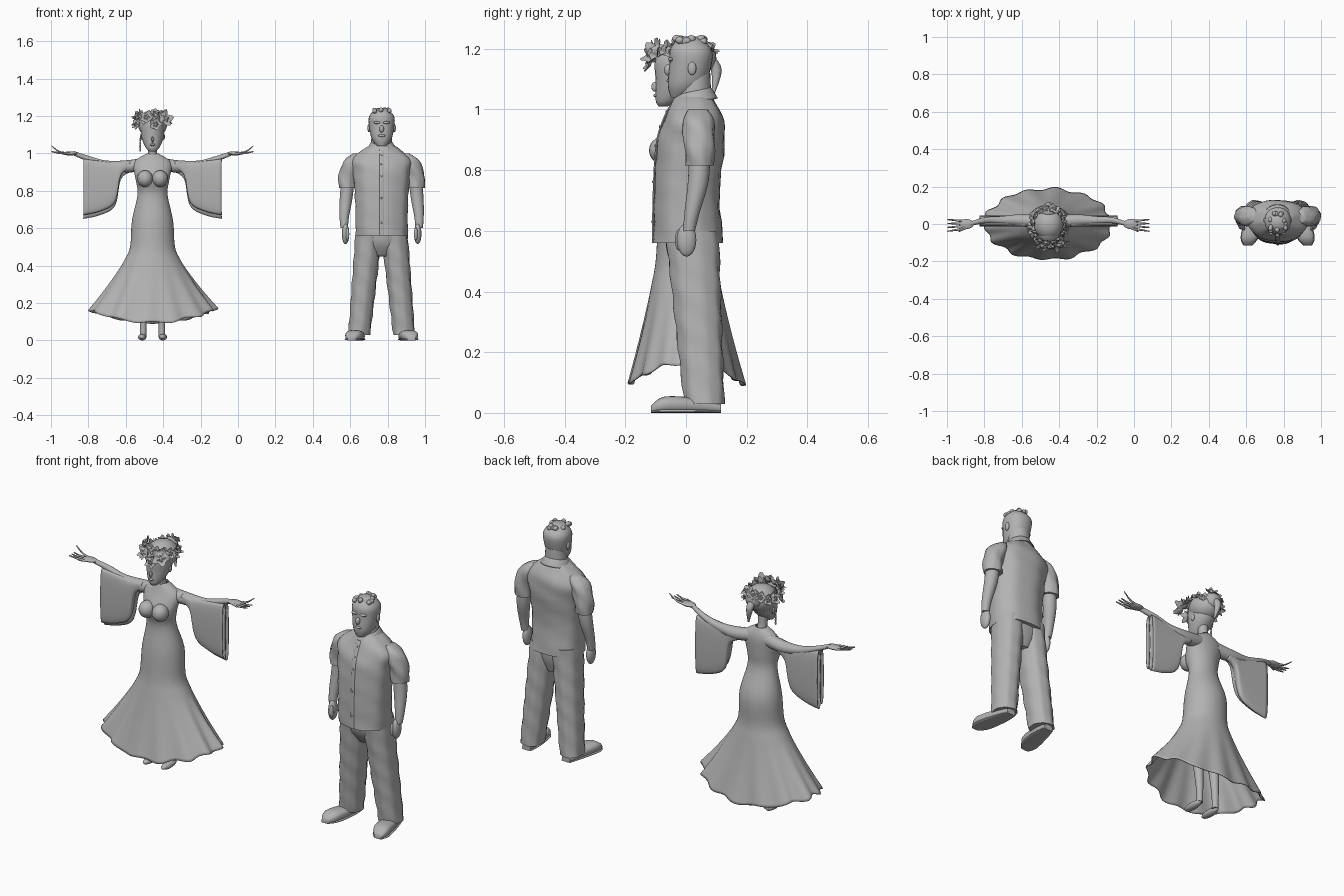
import bpy, bmesh, random
from math import sin, cos, pi, copysign
from mathutils import Vector

random.seed(4)
if "Cube" in bpy.data.objects:
    bpy.data.objects.remove(bpy.data.objects["Cube"])

SHADE = 0.45
colour = (SHADE, SHADE, SHADE, 1)
grey = bpy.data.materials.new("stone_grey")
grey.use_nodes = True
grey.diffuse_color = colour
grey.node_tree.nodes["Principled BSDF"].inputs["Base Color"].default_value = colour

WOMAN = -0.457
MAN = 0.768
SIDES = {"right": -1, "left": 1}


def finish(name, bm, thick=0):
    mesh = bpy.data.meshes.new(name)
    bm.to_mesh(mesh)
    bm.free()
    mesh.materials.append(grey)
    mesh.polygons.foreach_set("use_smooth", [True] * len(mesh.polygons))
    mesh.set_sharp_from_angle(angle=1)
    part = bpy.data.objects.new(name, mesh)
    bpy.context.collection.objects.link(part)
    if thick:
        part.modifiers.new("thickness", "SOLIDIFY").thickness = thick
    return part


def smooth(keys, steps=4):
    """Run a smooth curve through the key rings."""
    rings = []
    last = len(keys) - 1
    for i in range(last):
        span = (keys[max(i - 1, 0)], keys[i], keys[i + 1], keys[min(i + 2, last)])
        for step in range(steps):
            t = step / steps
            rings.append([
                b + t / 2 * (c - a + t * (2 * a - 5 * b + 4 * c - d + t * (3 * b - a - 3 * c + d)))
                for a, b, c, d in zip(*span)])
    return rings + [keys[last]]


def loft(name, keys, axis="z", seg=24, power=2, caps=True, warp=None, thick=0):
    """Skin ellipses (centre x, y, z and two radii) that lie across an axis."""
    bm = bmesh.new()
    loops = []
    for x, y, z, wide, deep in smooth(keys):
        loop = []
        for i in range(seg):
            t = 2 * pi * i / seg
            a = wide * copysign(abs(cos(t)) ** (2 / power), cos(t))
            b = deep * copysign(abs(sin(t)) ** (2 / power), sin(t))
            offset = {"x": (0, a, b), "y": (a, 0, b), "z": (a, b, 0)}[axis]
            point = Vector((x, y, z)) + Vector(offset)
            loop.append(bm.verts.new(warp(point, t) if warp else point))
        loops.append(loop)
    for low, high in zip(loops, loops[1:]):
        for i in range(seg):
            bm.faces.new((low[i - 1], low[i], high[i], high[i - 1]))
    if caps:
        bm.faces.new(loops[0])
        bm.faces.new(loops[-1])
    bmesh.ops.recalc_face_normals(bm, faces=bm.faces)
    return finish(name, bm, thick)


def ball(name, location, scale):
    bm = bmesh.new()
    bmesh.ops.create_uvsphere(bm, u_segments=20, v_segments=12, radius=1)
    part = finish(name, bm)
    part.location, part.scale = location, scale


def body(centre, rows):
    """Upright rings from height, half width, front and back."""
    return [(centre, (front + back) / 2, z, wide, (back - front) / 2)
            for z, wide, front, back in rows]


def limb(centre, sign, rows):
    """Round rings from outward distance, y, z and radius."""
    return [(centre + sign * out, y, z, r, r) for out, y, z, r in rows]


# Dress: fitted bodice, then a skirt that flares by a power rule
def ruffle(point, t):
    k = max(0, min(1, (0.42 - point.z) / 0.28))
    wave = 1 + k * (0.035 * sin(14 * t) + 0.015 * sin(9 * t + 1))
    lift = k * (0.035 * cos(2 * t) + 0.006 * sin(11 * t))
    return Vector((WOMAN + (point.x - WOMAN) * wave, point.y * wave, point.z + lift))


bodice = [(1, .03, -.03, .03), (.95, .1, -.05, .05), (.86, .09, -.09, .05),
          (.78, .08, -.07, .05), (.64, .11, -.09, .1)]
skirt = []
for i in range(6):
    flare = (i / 5) ** 1.2
    depth = .1 + .09 * flare
    skirt.append((.5 - .37 * i / 5, .12 + .22 * flare, -depth, depth))
loft("dress", body(WOMAN, bodice + skirt), seg=96, caps=False, warp=ruffle, thick=.004)

for side, sign in SIDES.items():
    def out(distance):
        return WOMAN + sign * distance

    ball(f"{side}_bust", (out(.04), -.077, .865), (.042, .045, .045))

    # Raised arm, palm and fanned fingers
    loft(f"{side}_arm", limb(WOMAN, sign, [
        (.05, .01, .94, .035), (.15, .02, .93, .032), (.25, .02, .94, .022),
        (.34, .02, .97, .016), (.42, 0, 1, .012)]), axis="x", seg=16)
    ball(f"{side}_palm", (out(.44), 0, 1), (.04, .027, .011))
    for i, finger in enumerate(("index", "middle", "ring", "little")):
        y = .016 - i * .014
        lift = .04 if finger == "index" else .01
        loft(f"{side}_{finger}_finger", limb(WOMAN, sign, [
            (.46 + .08 * t, y * (1 + t / 2), 1 + lift * t * t, .007 - .004 * t)
            for t in (0, .5, 1)]), axis="x", seg=8)
    loft(f"{side}_thumb", limb(WOMAN, sign, [
        (.42 + .06 * t, -.01 - .03 * t, 1, .009 - .005 * t) for t in (0, 1)]), axis="x", seg=8)

    # Hanging sleeve in two layers
    for layer, y, drop in (("front", .004, .02), ("back", .028, 0)):
        loft(f"{side}_{layer}_sleeve", [
            (out(x), y, (high + low + drop) / 2, .017, (high - low - drop) / 2)
            for x, high, low in ((.12, .96, .9), (.17, .95, .86), (.2, .95, .72),
                                 (.28, .96, .67), (.37, .97, .65))],
            axis="x", power=2.8, caps=False, thick=.003)

    # Leg and foot under the skirt
    loft(f"{side}_leg", limb(WOMAN, sign, [
        (.05, .02, .02, .017), (.05, .02, .1, .018), (.05, .01, .25, .028), (.05, 0, .5, .05)]))
    ball(f"{side}_foot", (out(.055), -.025, .018), (.022, .06, .018))
    ball(f"{side}_woman_ear", (out(.06), -.02, 1.09), (.006, .012, .018))

# Woman's head and hair
loft("woman_neck", limb(WOMAN, 0, [(0, 0, .96, .034), (0, -.01, 1, .024), (0, -.02, 1.08, .03)]))
loft("woman_head", body(WOMAN, [
    (1.01, .015, -.09, -.06), (1.03, .036, -.1, -.02), (1.09, .06, -.1, .04),
    (1.17, .06, -.1, .06), (1.21, .02, -.05, .02)]))
ball("woman_nose", (WOMAN, -.103, 1.075), (.007, .011, .016))
ball("woman_lips", (WOMAN, -.1, 1.046), (.014, .007, .006))
ball("woman_hair", (WOMAN, 0, 1.155), (.078, .085, .07))
ball("hair_bun", (WOMAN, .065, 1.17), (.045, .035, .045))
loft("hair_tail", limb(WOMAN, 1, [
    (0, .07, 1.18, .02), (0, .1, 1.13, .018), (.015, .09, 1.05, .004)]), seg=12)
for i in range(4):
    ball(f"earring_bead_{i + 1}", (WOMAN - .066, -.03, 1.02 + i * .018), (.005, .005, .01))


# Flower wreath
def flower(name, location, radius):
    def petals(point, t):
        spread = 1 + .2 * cos(5 * t)
        curl = .22 * point.xy.length_squared / radius * sin(5 * t + 1)
        return Vector((point.x * spread, point.y * spread, point.z + curl))

    part = loft(name, [(0, 0, radius * rise, radius * reach, radius * reach) for rise, reach in (
        (-.2, .3), (.3, 1), (.1, .6), (.4, .3), (.3, .1))], seg=25, warp=petals)
    part.location = location
    outward = Vector(location) - Vector((WOMAN, 0, 1.13))
    part.rotation_euler = outward.to_track_quat("Z", "Y").to_euler()


count = 15
for i in range(count):
    t = 2 * pi * i / count
    flower(f"wreath_flower_{i + 1}",
           (WOMAN + .083 * cos(t), .09 * sin(t) - .01, random.uniform(1.165, 1.21)),
           random.uniform(.023, .032))
flower("large_left_flower", (WOMAN + .062, -.105, 1.185), .042)
flower("front_flower", (WOMAN - .03, -.115, 1.19), .033)
flower("brow_flower", (WOMAN + .015, -.12, 1.155), .03)
flower("right_flower", (WOMAN - .08, -.05, 1.155), .03)


# Man's shirt, with shallow cloth folds
def folds(point, t):
    outward = Vector((cos(t), sin(t), 0))
    return point + outward * (.0025 * sin(55 * point.z + 3 * t) + .0015 * sin(8 * t))


def collar_shape(point, t):
    notch = .012 * max(0, -sin(t)) ** 8
    return point + Vector((0, 0, .22 * (point.y - .025) - notch))


shirt = [(.56, .14, -.106, .124), (.72, .14, -.104, .11), (.88, .15, -.095, .127),
         (.96, .16, -.074, .124), (1.02, .1, -.045, .1), (1.05, .05, -.03, .08)]
placket = body(MAN, [(z, .011, front - .006, front + .002) for z, wide, front, back in shirt])
loft("shirt", body(MAN, shirt), seg=48, power=2.3, warp=folds)
loft("shirt_placket", placket[:-1], seg=12)
for i, ring in enumerate(smooth(placket)[2:-4:3]):
    ball(f"button_{i + 1}", (MAN, ring[1] - .004, ring[2]), (.005, .003, .005))
loft("collar", [(MAN, .025, z, r, r) for z, r in ((1.02, .08), (1.06, .057), (1.05, .053))],
     seg=32, caps=False, thick=.004, warp=collar_shape)

for side, sign in SIDES.items():
    def out(distance):
        return MAN + sign * distance

    # Arm hanging at the side
    loft(f"{side}_shirt_sleeve", limb(MAN, sign, [
        (.12, .04, 1, .03), (.15, .04, .96, .052), (.18, .045, .88, .05),
        (.183, .045, .815, .046)]), warp=folds)
    loft(f"{side}_forearm", limb(MAN, sign, [
        (.18, .045, .86, .035), (.19, .04, .76, .034), (.2, .02, .66, .025), (.2, .01, .6, .02)]))
    ball(f"{side}_hand", (out(.193), .002, .57), (.02, .032, .055))
    ball(f"{side}_man_thumb", (out(.183), -.024, .57), (.01, .012, .035))

    # Trouser leg tapers evenly from hip to hem
    loft(f"{side}_trouser_leg", [
        (out(.065 + .055 * t), .02 + .04 * t, .6 - .57 * t, .072 - .014 * t, .088 - .022 * t)
        for t in (0, .25, .5, .75, 1)], seg=32, power=2.2, warp=folds)

    # Shoe: upper and sole share one outline
    for layer, height, rim in (("upper", .6, 0), ("sole", .15, .003)):
        loft(f"{side}_shoe_{layer}", [
            (out(x), y, r * height, r + rim, r * height)
            for x, y, r in ((.16, -.115, .02), (.15, -.07, .045), (.13, .04, .04), (.12, .115, .025))],
            axis="y", power=2.6)
    ball(f"{side}_man_ear", (out(.068), .02, 1.135), (.008, .014, .022))
    ball(f"{side}_brow", (out(.025), -.05, 1.165), (.02, .009, .007))

loft("trouser_seat", body(MAN, [(.6, .135, -.07, .105), (.52, .13, -.06, .1), (.45, .05, -.02, .08)]))

# Man's head with cropped, tousled hair
loft("man_neck", body(MAN, [(1, .06, -.03, .085), (1.12, .053, -.02, .08)]))
loft("man_head", body(MAN, [
    (1.04, .025, -.05, 0), (1.08, .054, -.06, .06), (1.15, .068, -.055, .085),
    (1.2, .066, -.052, .084), (1.24, .03, -.02, .04)]), power=2.2)
ball("man_nose", (MAN, -.058, 1.13), (.012, .014, .019))
ball("man_mouth", (MAN, -.056, 1.095), (.02, .008, .007))
for i in range(26):
    ball(f"hair_tuft_{i + 1}",
         (MAN + random.uniform(-.042, .042), random.uniform(-.04, .06), random.uniform(1.224, 1.234)),
         (.012, .014, .012))
